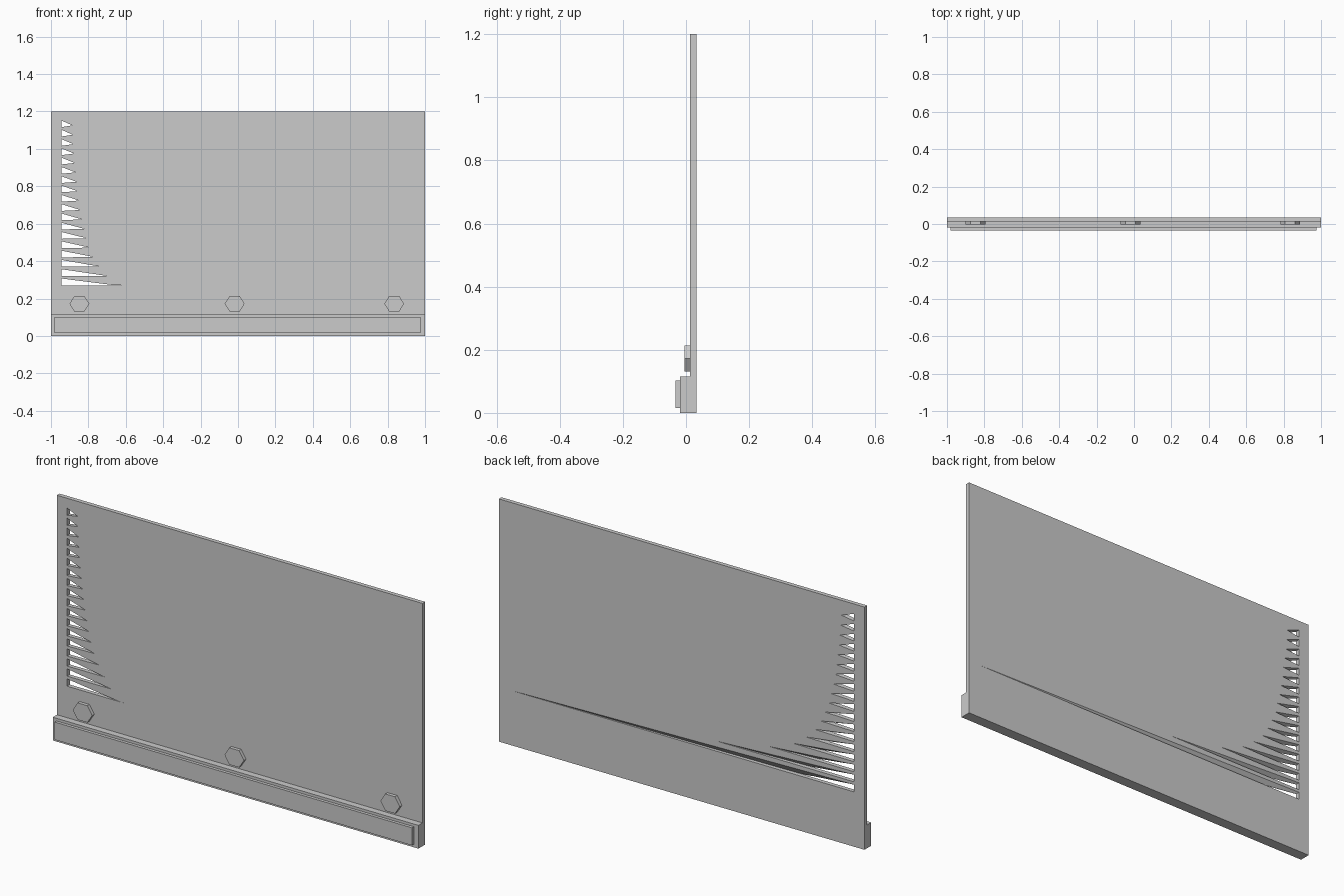
import bpy, bmesh, math
from mathutils import Vector

if "Cube" in bpy.data.objects:
    bpy.data.objects.remove(bpy.data.objects["Cube"])


def make_object(name, bm):
    bmesh.ops.recalc_face_normals(bm, faces=bm.faces)
    me = bpy.data.meshes.new(name)
    bm.to_mesh(me)
    bm.free()
    ob = bpy.data.objects.new(name, me)
    bpy.context.collection.objects.link(ob)
    return ob


def prism(bm, a, b):
    """Loft between two matching outlines and cap both ends."""
    va = [bm.verts.new(p) for p in a]
    vb = [bm.verts.new(p) for p in b]
    bm.faces.new(va)
    bm.faces.new(vb[::-1])
    n = len(va)
    for i in range(n):
        j = (i + 1) % n
        bm.faces.new((va[i], vb[i], vb[j], va[j]))


FRONT, BACK, LEDGE = 0.013, 0.034, -0.019

# Panel with thick bottom ledge, extruded from an L-shaped side profile
profile = [(LEDGE, 0), (BACK, 0), (BACK, 1.2), (FRONT, 1.2), (FRONT, 0.115), (LEDGE, 0.115)]
bm = bmesh.new()
prism(bm, [(-1, y, z) for y, z in profile], [(1, y, z) for y, z in profile])
panel = make_object("panel", bm)

# Tapered vent slots, longer on the back face than on the front
bm = bmesh.new()
height, left = 0.036, -0.944
for i in range(18):
    z = 0.271 + 0.0497 * i
    tip_z = z + 0.0006 * i

    def outline(y, length):
        return [Vector((left, y, z)), Vector((left + length, y, tip_z)),
                Vector((left, y, z + height))]

    f = outline(FRONT, height / (0.113 + 0.03 * i))
    b = outline(BACK, height / (0.0192 + 0.029 * i))
    prism(bm, [p.lerp(q, -0.02) for p, q in zip(f, b)],
          [p.lerp(q, 1.01) for p, q in zip(f, b)])
cutter = make_object("slot_cutter", bm)
cutter.hide_render = True
cutter.hide_set(True)
mod = panel.modifiers.new("slots", 'BOOLEAN')
mod.operation = 'DIFFERENCE'
mod.solver = 'EXACT'
mod.object = cutter

# Raised strip on the ledge
bm = bmesh.new()
strip = [(-0.98, 0.015), (0.975, 0.015), (0.975, 0.102), (-0.98, 0.102)]
prism(bm, [(x, -0.034, z) for x, z in strip], [(x, LEDGE, z) for x, z in strip])
make_object("front_strip", bm)

# Hexagonal bolt heads
for k, cx in enumerate((-0.848, -0.018, 0.835)):
    ring = [(cx + 0.053 * math.cos(a), 0.172 + 0.048 * math.sin(a))
            for a in (math.radians(60 * i) for i in range(6))]
    bm = bmesh.new()
    prism(bm, [(x, -0.004, z) for x, z in ring], [(x, FRONT, z) for x, z in ring])
    make_object(f"bolt_head_{k + 1}", bm)
